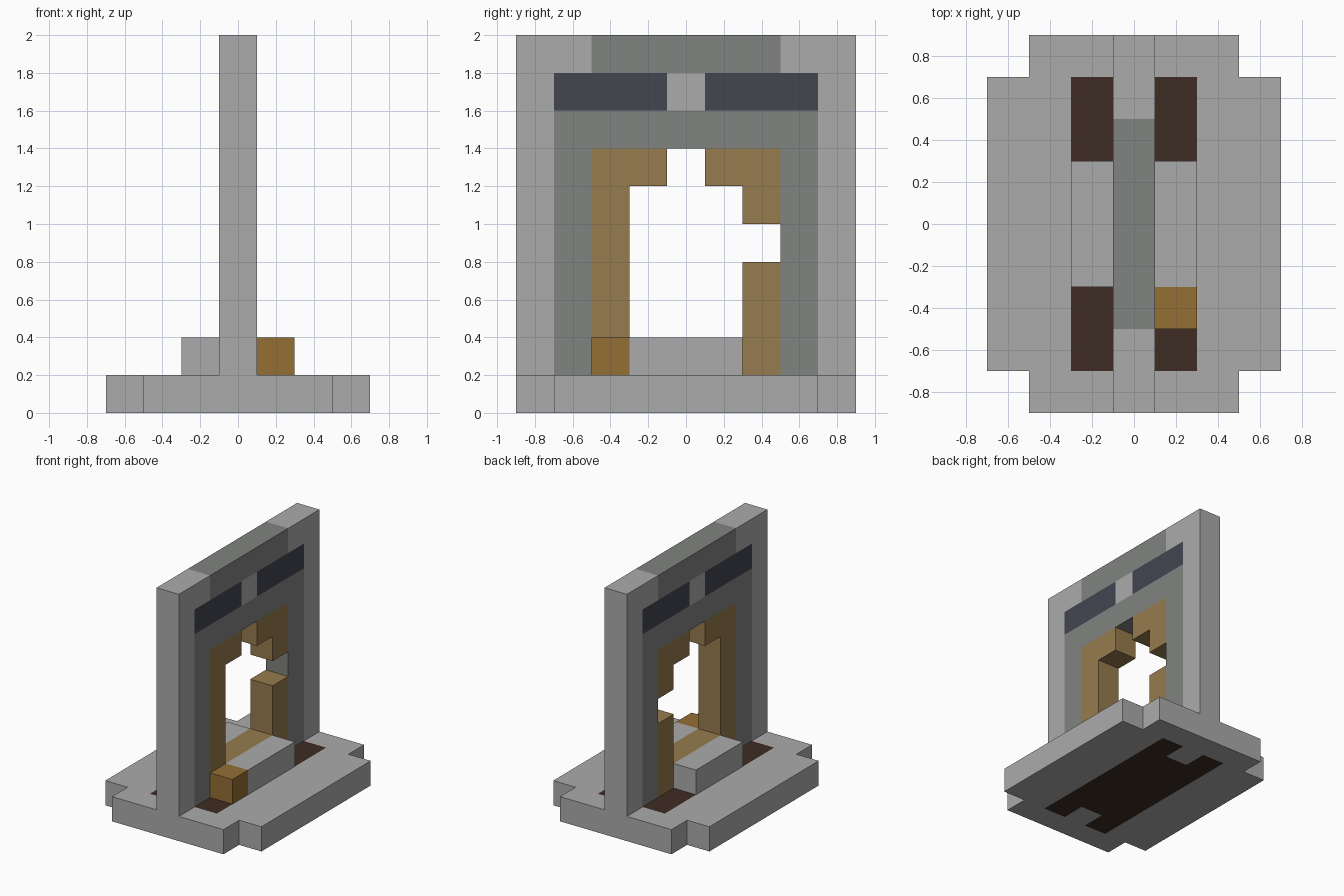
import bpy, bmesh
from mathutils import Vector

cube = bpy.data.objects.get("Cube")
if cube:
    bpy.data.objects.remove(cube, do_unlink=True)

CELL = 0.2


def linear(hex_code):
    """Turn an sRGB hex colour into linear RGBA."""
    srgb = [int(hex_code[n:n + 2], 16) / 255 for n in (0, 2, 4)]
    return [((c + 0.055) / 1.055) ** 2.4 for c in srgb] + [1]


def material(name, hex_code):
    mat = bpy.data.materials.new(name)
    mat.use_nodes = True
    mat.diffuse_color = linear(hex_code)
    for node in mat.node_tree.nodes:
        if node.type == "BSDF_PRINCIPLED":
            node.inputs["Base Color"].default_value = linear(hex_code)
            node.inputs["Roughness"].default_value = 0.9
    return mat


mats = {
    "light_stone": material("light_stone", "abababff"),
    "mid_stone": material("mid_stone", "818380ff"),
    "slate": material("slate", "434650ff"),
    "tan_wood": material("tan_wood", "977b4e"),
    "orange_wood": material("orange_wood", "946e35"),
    "dark_wood": material("dark_wood", "3e2d24"),
}

cells = {}  # (i, j, k) -> (part, colour); the model is a stack of equal blocks


def fill(part, colour, xs, ys, zs):
    """Fill an inclusive range of blocks; later fills replace earlier ones."""
    for i in range(xs[0], xs[1] + 1):
        for j in range(ys[0], ys[1] + 1):
            for k in range(zs[0], zs[1] + 1):
                cells[i, j, k] = (part, colour)


def carve(ys, zs):
    """Remove blocks from the wall plane."""
    for j in range(ys[0], ys[1] + 1):
        for k in range(zs[0], zs[1] + 1):
            cells.pop((0, j, k), None)


# Base slab with notched corners and a dark timber inlay
fill("base", "light_stone", (-3, 3), (-3, 3), (0, 0))
fill("base", "light_stone", (-2, 2), (-4, 4), (0, 0))
fill("base", "dark_wood", (-1, 1), (-3, 3), (0, 0))
for j in (-3, 3):
    fill("base", "light_stone", (0, 0), (j, j), (0, 0))

# Upright wall with its coloured bands
fill("wall", "light_stone", (0, 0), (-4, 4), (1, 9))
fill("wall", "mid_stone", (0, 0), (-3, 3), (1, 7))
fill("wall", "slate", (0, 0), (-3, 3), (8, 8))
fill("wall", "light_stone", (0, 0), (0, 0), (8, 8))
fill("wall", "mid_stone", (0, 0), (-2, 2), (9, 9))

# Timber door frame with stepped opening and side niche
fill("door_frame", "tan_wood", (0, 0), (-2, 2), (1, 6))
carve((-1, 1), (2, 5))
carve((0, 0), (6, 6))
carve((2, 2), (4, 4))

# Doorsteps on both sides, and one loose timber block
for name, i in (("left_step", 1), ("right_step", -1)):
    fill(name, "light_stone", (i, i), (-1, 1), (1, 1))
fill("timber_block", "orange_wood", (1, 1), (-2, -2), (1, 1))


def build(part):
    """Make one part from its exposed block faces, merging flat areas."""
    colours = sorted({c for p, c in cells.values() if p == part})
    bm = bmesh.new()
    for key, (owner, colour) in cells.items():
        if owner != part:
            continue
        centre = Vector(key) + Vector((0, 0, 0.5))
        for axis in range(3):
            for sign in (-1, 1):
                step = Vector((0, 0, 0))
                step[axis] = sign
                if tuple(int(v) for v in Vector(key) + step) in cells:
                    continue
                u = Vector((0, 0, 0))
                u[(axis + 1) % 3] = 0.5
                v = step.cross(u)
                mid = centre + step / 2
                corners = (mid - u - v, mid + u - v, mid + u + v, mid - u + v)
                face = bm.faces.new([bm.verts.new(c * CELL) for c in corners])
                face.material_index = colours.index(colour)
    bmesh.ops.remove_doubles(bm, verts=bm.verts, dist=0.001)
    bmesh.ops.dissolve_limit(bm, angle_limit=0.01, verts=bm.verts,
                             edges=bm.edges, delimit={"MATERIAL"})
    mesh = bpy.data.meshes.new(part)
    bm.to_mesh(mesh)
    bm.free()
    for colour in colours:
        mesh.materials.append(mats[colour])
    bpy.context.collection.objects.link(bpy.data.objects.new(part, mesh))


for part in sorted({p for p, c in cells.values()}):
    build(part)
